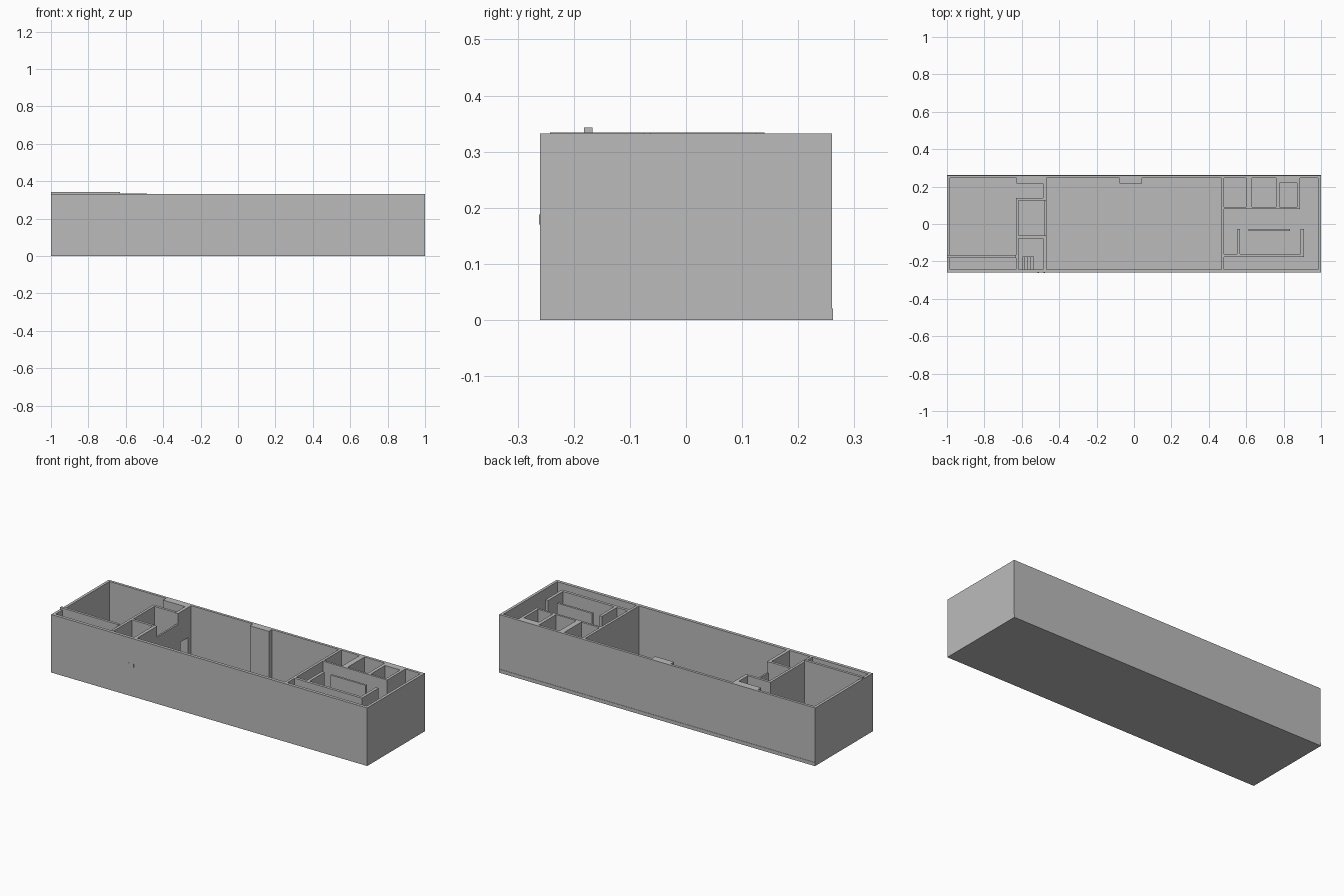
import bpy
import bmesh

grey = bpy.data.materials.new("wall_grey")
grey.diffuse_color = (0.5, 0.5, 0.5, 1)

FLOOR = 0.012   # floor top
TOP = 0.332     # wall top


def build(name, boxes, z0=FLOOR, z1=TOP):
    """One object made of boxes given as x0, x1, y0, y1 and optionally z0, z1."""
    bm = bmesh.new()
    for b in boxes:
        lo_z, hi_z = b[4:6] if len(b) == 6 else (z0, z1)
        lo, hi = (b[0], b[2], lo_z), (b[1], b[3], hi_z)
        for v in bmesh.ops.create_cube(bm, size=1)["verts"]:
            v.co = [lo[i] if v.co[i] < 0 else hi[i] for i in range(3)]
    mesh = bpy.data.meshes.new(name)
    bm.to_mesh(mesh)
    bm.free()
    mesh.materials.append(grey)
    obj = bpy.data.objects.new(name, mesh)
    bpy.context.collection.objects.link(obj)
    return obj


# Slab and outer shell
build("floor", [(-1, 1, -0.26, 0.26)], 0, FLOOR)
build("outer_walls", [
    (-1, 1, -0.26, -0.242),
    (-1, 1, 0.245, 0.26),
    (-1, -0.984, -0.242, 0.245),
    (0.984, 1, -0.242, 0.245),
])
build("back_plinth", [(-1, 1, 0.26, 0.262)], 0, 0.02)
build("front_vents", [(x, x + 0.008, -0.262, -0.26) for x in (-0.515, -0.485)], 0.17, 0.188)

# Long raised partition in the left room
build("left_partition", [(-1, -0.632, -0.182, -0.167)], FLOOR, 0.343)

# Stair core: two small rooms beside the hall
build("core_walls", [
    (-0.632, -0.617, -0.242, 0.14),
    (-0.617, -0.487, 0.125, 0.14),
    (-0.617, -0.487, -0.077, -0.062),
], FLOOR, 0.334)
build("hall_left_wall", [
    (-0.487, -0.468, -0.242, -0.062),
    (-0.478, -0.468, -0.062, 0.125, FLOOR, 0.27),   # lowered opening
    (-0.487, -0.468, 0.125, 0.15),
    (-0.487, -0.468, 0.15, 0.217, 0.16, TOP),       # above the doorway
    (-0.487, -0.468, 0.217, 0.245),
])
build("stairs", [
    (-0.597 + i * 0.0155, -0.597 + (i + 1) * 0.0155, -0.242, -0.175, FLOOR, 0.11 - i * 0.024)
    for i in range(4)
])

# Pillars on the back wall
build("back_pillars", [
    (-0.627, -0.487, 0.217, 0.245),
    (-0.077, 0.043, 0.217, 0.245),
])

# Right end: hall wall and three closets along the back
build("hall_right_wall", [(0.467, 0.482, -0.242, 0.245)])
build("closet_walls", [
    (0.482, 0.888, 0.08, 0.092),
    (0.598, 0.63, 0.092, 0.245),
    (0.758, 0.777, 0.092, 0.245),
    (0.872, 0.888, 0.092, 0.245),
    (0.777, 0.872, 0.22, 0.245),
])

# Right end: open booth with a free-standing screen
build("booth_walls", [
    (0.482, 0.908, -0.177, -0.161),
    (0.55, 0.567, -0.161, -0.026),
    (0.891, 0.908, -0.161, -0.026),
])
build("booth_screen", [(0.613, 0.835, -0.038, -0.026)])
